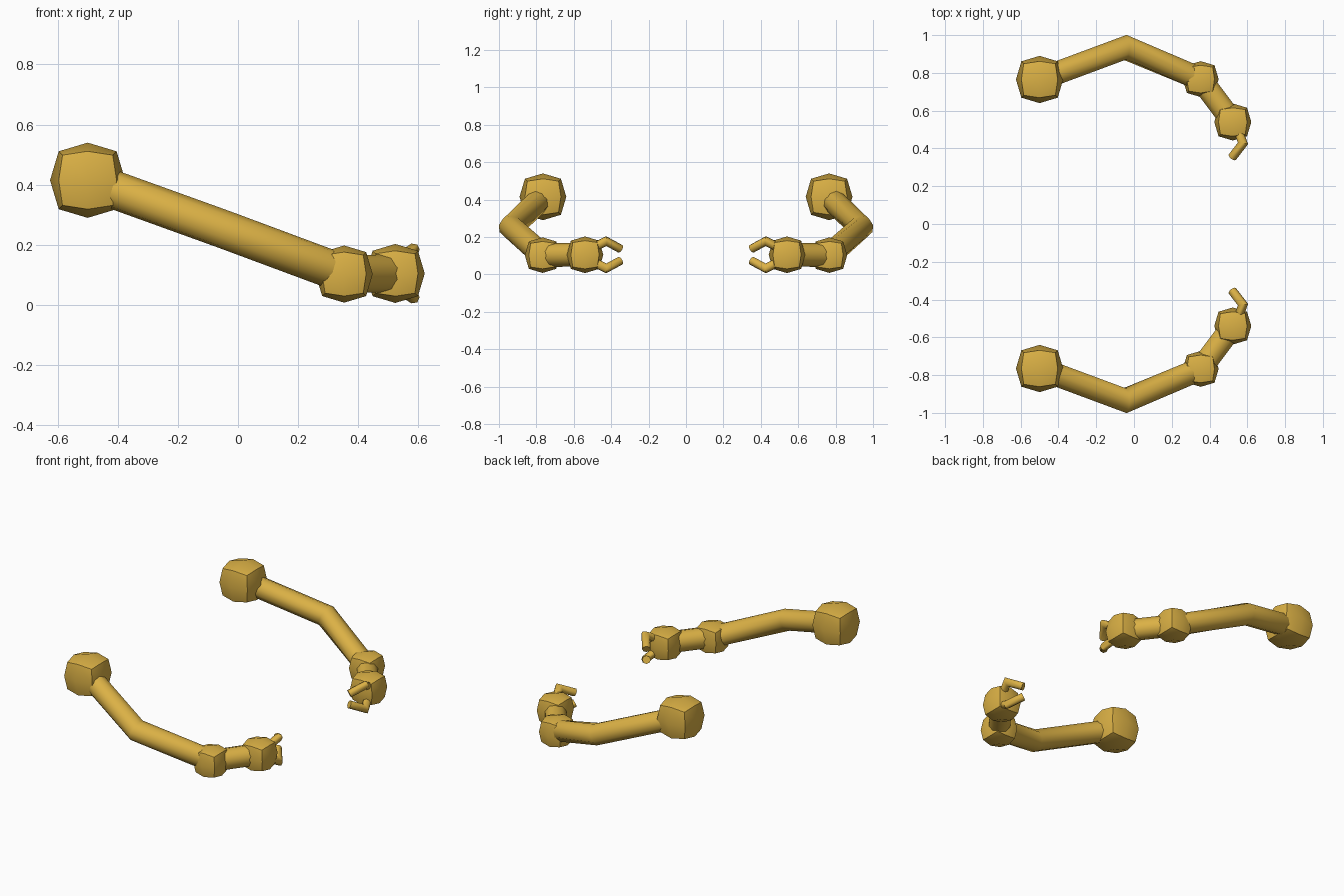
import bpy, bmesh, math
from mathutils import Vector

if "Cube" in bpy.data.objects:
    bpy.data.objects.remove(bpy.data.objects["Cube"], do_unlink=True)

gold = bpy.data.materials.new("warm_gold")
gold.use_nodes = True
COLOUR = (0.71, 0.44, 0.06, 1)
gold.diffuse_color = COLOUR
gold.node_tree.nodes["Principled BSDF"].inputs["Base Color"].default_value = COLOUR


def finish(bm, name):
    """Turn a bmesh into a smooth gold object."""
    bmesh.ops.recalc_face_normals(bm, faces=bm.faces)
    mesh = bpy.data.meshes.new(name)
    bm.to_mesh(mesh)
    bm.free()
    mesh.materials.append(gold)
    obj = bpy.data.objects.new(name, mesh)
    bpy.context.collection.objects.link(obj)
    bpy.ops.object.select_all(action="DESELECT")
    obj.select_set(True)
    bpy.context.view_layer.objects.active = obj
    bpy.ops.object.shade_smooth_by_angle(angle=math.radians(60))


def ball(name, centre, radius):
    """Low-poly joint: a once-divided cube, mostly rounded to a sphere."""
    bm = bmesh.new()
    bmesh.ops.create_cube(bm, size=2)
    bmesh.ops.subdivide_edges(bm, edges=bm.edges[:], cuts=1, use_grid_fill=True)
    for v in bm.verts:
        v.co = centre + radius * v.co.lerp(v.co.normalized(), 0.785)
    finish(bm, name)


def tube(name, path, radius, sides):
    """Capped tube along a path, with mitred bends."""
    bm = bmesh.new()
    rings = []
    for i, p in enumerate(path):
        before = (p - path[i - 1]).normalized() if i else (path[1] - p).normalized()
        after = (path[i + 1] - p).normalized() if i < len(path) - 1 else before
        plane = (before + after).normalized()
        across = before.cross(Vector((0, 0, 1))).normalized()
        up = across.cross(before)
        ring = []
        for k in range(sides):
            a = math.tau * k / sides
            off = radius * (math.sin(a) * across + math.cos(a) * up)
            off -= before * (off.dot(plane) / before.dot(plane))
            ring.append(bm.verts.new(p + off))
        rings.append(ring)
    for r, s in zip(rings, rings[1:]):
        for k in range(sides):
            n = (k + 1) % sides
            bm.faces.new((r[k], r[n], s[n], s[k]))
    bm.faces.new(rings[0])
    bm.faces.new(rings[-1])
    finish(bm, name)


# Two mirrored arms
for side, sy in (("front", -1), ("back", 1)):
    def at(x, y, z):
        return Vector((x, sy * y, z))

    shoulder = at(-0.5, 0.765, 0.415)
    bend = at(-0.045, 0.934, 0.251)
    elbow = at(0.353, 0.767, 0.103)
    hand = at(0.523, 0.54, 0.105)

    # Joints
    ball(side + "_shoulder", shoulder, 0.125)
    ball(side + "_elbow", elbow, 0.095)
    ball(side + "_hand", hand, 0.098)

    # Limbs
    tube(side + "_upper_arm", [shoulder, bend, elbow], 0.064, 10)
    tube(side + "_forearm", [elbow, hand], 0.063, 10)

    # Pincer fingers above and below the hand's middle
    for label, sz in (("upper", 1), ("lower", -1)):
        path = [at(x, y, 0.105 + sz * h) for x, y, h in
                ((0.55, 0.5, 0.035), (0.577, 0.427, 0.073), (0.52, 0.353, 0.033))]
        tube(f"{side}_{label}_finger", path, 0.024, 8)
